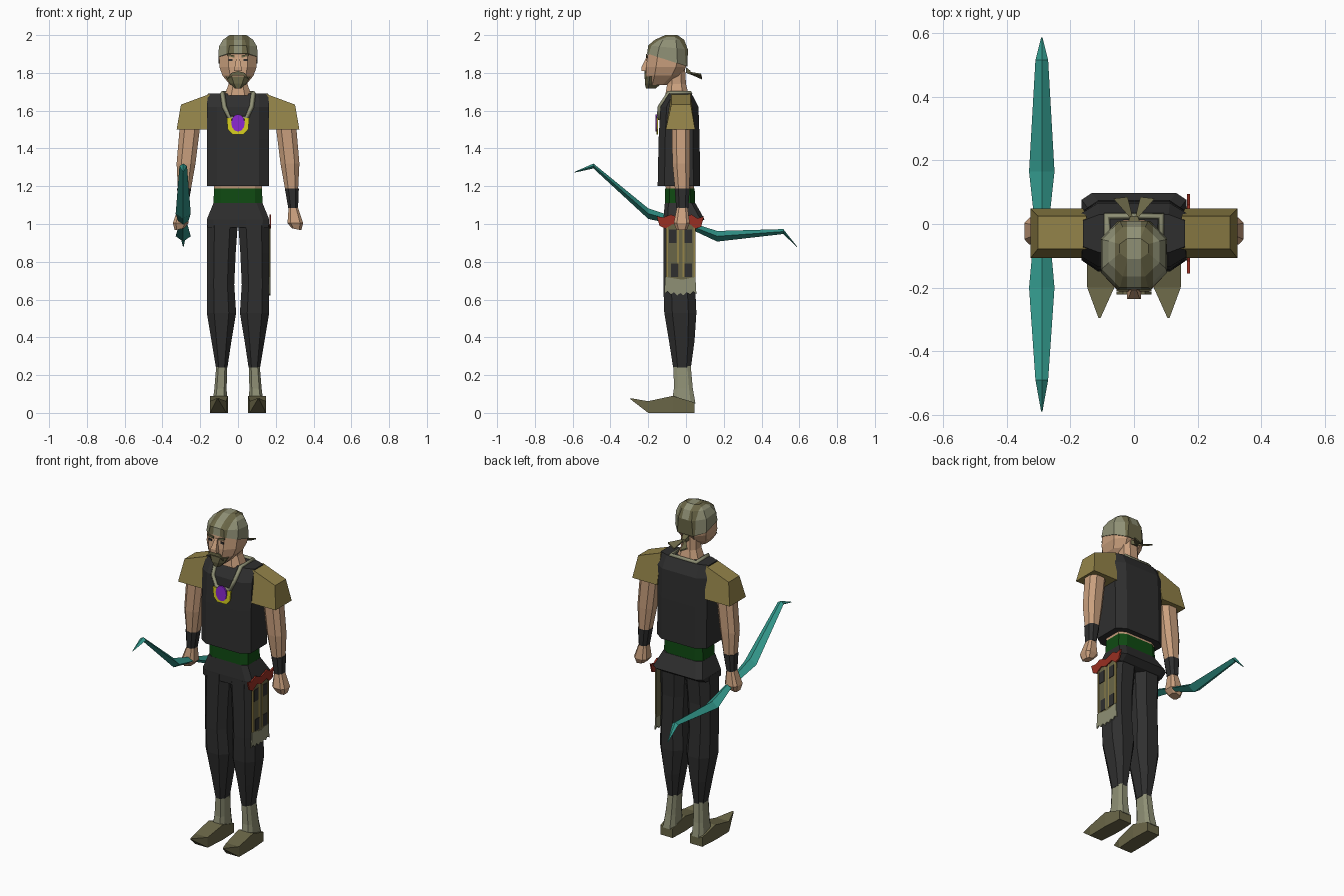
import bpy, bmesh
from math import sin, cos, pi
from mathutils import Vector

cube = bpy.data.objects.get("Cube")
if cube:
    bpy.data.objects.remove(cube, do_unlink=True)


def material(name, code):
    rgb = [int(code[i:i + 2], 16) / 255 for i in (0, 2, 4)]
    col = [c / 12.92 if c < 0.04 else ((c + 0.055) / 1.055) ** 2.4 for c in rgb] + [1]
    m = bpy.data.materials.new(name)
    m.use_nodes = True
    m.diffuse_color = col
    bsdf = next(n for n in m.node_tree.nodes if n.type == 'BSDF_PRINCIPLED')
    bsdf.inputs["Base Color"].default_value = col
    bsdf.inputs["Roughness"].default_value = 0.9
    return m


black = material("charcoal cloth", "2F2F2F")
skin = material("skin", "CAA07E")
gold = material("mustard sleeve", "938349")
teal = material("teal bow", "32968A")
green = material("green belt", "0F4A12")
red = material("red sash", "982F22")
olive = material("dark olive", "6A6647")
sage = material("light olive", "8F9075")
purple = material("purple gem", "8C28D2")
yellow = material("yellow metal", "D8D020")


def ring(z, x0, x1, y0, y1, c=0.25, sx=0, sy=0):
    """Chamfered rectangle, optionally sloped along x and y."""
    dx, dy = (x1 - x0) * c, (y1 - y0) * c
    if c:
        p = [(x0 + dx, y0), (x1 - dx, y0), (x1, y0 + dy), (x1, y1 - dy),
             (x1 - dx, y1), (x0 + dx, y1), (x0, y1 - dy), (x0, y0 + dy)]
    else:
        p = [(x0, y0), (x1, y0), (x1, y1), (x0, y1)]
    mx, my = (x0 + x1) / 2, (y0 + y1) / 2
    return [(x, y, z + sx * (x - mx) + sy * (y - my)) for x, y in p]


def ring_y(y, x0, x1, z0, z1, c=0):
    return [(a, d, b) for a, b, d in ring(y, x0, x1, z0, z1, c)]


def finish(name, bm, *mats):
    bmesh.ops.recalc_face_normals(bm, faces=bm.faces)
    me = bpy.data.meshes.new(name)
    bm.to_mesh(me)
    bm.free()
    for m in mats:
        me.materials.append(m)
    ob = bpy.data.objects.new(name, me)
    bpy.context.collection.objects.link(ob)
    return ob


def loft_mesh(rings, s=1):
    bm = bmesh.new()
    rows = [[bm.verts.new((x * s, y, z)) for x, y, z in r] for r in rings]
    n = len(rows[0])
    for a, b in zip(rows, rows[1:]):
        for i in range(n):
            j = (i + 1) % n
            bm.faces.new((a[i], a[j], b[j], b[i]))
    bm.faces.new(rows[0][::-1])
    bm.faces.new(rows[-1])
    return bm


def loft(name, mat, rings, s=1):
    return finish(name, loft_mesh(rings, s), mat)


def plate(name, mat, pts, pos, axis='y', t=0.008):
    """Thin flat shape; thickness runs in the + direction of the axis."""
    place = {'x': lambda u, v, d: (d, u, v), 'y': lambda u, v, d: (u, d, v),
             'z': lambda u, v, d: (u, v, d)}[axis]
    return loft(name, mat, [[place(u, v, d) for u, v in pts] for d in (pos, pos + t)])


def rect(u0, u1, v0, v1):
    return [(u0, v0), (u1, v0), (u1, v1), (u0, v1)]


# Torso, waist and hips
loft("vest", black, [ring(1.2, -.165, .165, -.15, .075, .16),
                     ring(1.45, -.165, .165, -.145, .072, .16),
                     ring(1.62, -.165, .165, -.135, .066, .16),
                     ring(1.69, -.16, .16, -.09, .03, .16)])
loft("waist_skin", skin, [ring(1.18, -.125, .125, -.105, .04, .15),
                          ring(1.21, -.13, .13, -.11, .045, .15)])
loft("belt", green, [ring(1.105, -.13, .13, -.112, .048, .15),
                     ring(1.187, -.127, .127, -.11, .046, .15)])
loft("hips", black, [ring(.99, -.162, .162, -.118, .06, .1, sy=.1),
                     ring(1.025, -.165, .165, -.12, .098, .1),
                     ring(1.11, -.13, .13, -.112, .05, .12)])
loft("neck", skin, [ring(1.68, -.072, .072, -.11, .015),
                    ring(1.74, -.05, .05, -.1, .0),
                    ring(1.82, -.05, .05, -.09, -.005)])

# Limbs, mirrored
for side, s in (("left", 1), ("right", -1)):
    loft(side + "_sleeve", gold, [ring(1.5, .16, .325, -.107, .048, 0),
                                  ring(1.66, .15, .302, -.078, .025, 0, sx=-.37)], s)
    loft(side + "_arm", skin, [ring(1.18, .25, .318, -.058, .018),
                               ring(1.32, .225, .325, -.072, .022),
                               ring(1.52, .2, .308, -.075, .022)], s)
    loft(side + "_wristband", black, [ring(1.085, .266, .318, -.052, .012),
                                      ring(1.188, .248, .322, -.06, .02)], s)
    loft(side + "_hand", skin, [ring(.972, .285, .335, -.05, .005, .2, sx=-.2),
                                ring(1.005, .262, .345, -.065, .02, .2),
                                ring(1.09, .268, .316, -.048, .008, .2)], s)
    loft(side + "_trouser_leg", black, [ring(.24, .056, .117, -.068, .026),
                                        ring(.38, .035, .14, -.09, .045),
                                        ring(.53, .01, .165, -.115, .055),
                                        ring(.68, .02, .165, -.12, .048),
                                        ring(.85, .012, .165, -.12, .045),
                                        ring(1.02, .0, .165, -.12, .055)], s)
    loft(side + "_boot_shaft", sage, [ring(.05, .058, .135, -.075, .05, .2),
                                      ring(.13, .06, .125, -.064, .036, .2),
                                      ring(.25, .058, .115, -.066, .025, .2)], s)
    loft(side + "_boot_foot", olive, [ring_y(.045, .058, .14, 0, .055),
                                      ring_y(-.07, .053, .148, 0, .09),
                                      ring_y(-.2, .062, .147, 0, .062),
                                      ring_y(-.295, .105, .112, .073, .078)], s)

# Head
loft("head", skin, [ring(1.735, -.04, .04, -.205, -.1),
                    ring(1.785, -.082, .082, -.212, -.03),
                    ring(1.83, -.098, .098, -.212, .0),
                    ring(1.88, -.1, .1, -.2, .003, sy=-.3),
                    ring(1.94, -.08, .08, -.17, -.02)])
loft("nose", skin, [ring(1.81, -.022, .022, -.236, -.2, 0),
                    ring(1.83, -.018, .018, -.236, -.2, 0),
                    ring(1.885, -.008, .008, -.208, -.19, 0)])
loft("beard", olive, [ring(1.717, -.018, .018, -.212, -.16),
                      ring(1.745, -.045, .045, -.218, -.13),
                      ring(1.78, -.066, .066, -.216, -.12)])
plate("moustache", olive, [(-.055, 1.768), (-.03, 1.785), (.03, 1.785), (.055, 1.768),
                           (.035, 1.8), (0, 1.81), (-.035, 1.8)], -.221)
for side, s in (("left", 1), ("right", -1)):
    plate(side + "_eye", black, rect(s * .03, s * .05, 1.862, 1.874), -.21)
    plate(side + "_eyebrow", olive, [(s * .018, 1.88), (s * .055, 1.89),
                                     (s * .055, 1.9), (s * .018, 1.892)], -.211)

# Striped head scarf, cut along its stripes
bm = loft_mesh([ring(1.868, -.104, .104, -.206, .008, sy=-.32),
                ring(1.935, -.101, .101, -.2, .01, .28, sy=-.1),
                ring(1.975, -.08, .08, -.165, -.01, .28),
                ring(2.0, -.045, .045, -.11, -.045, .28)])
for x in (-.06, -.022, .022, .06):
    bmesh.ops.bisect_plane(bm, geom=bm.verts[:] + bm.edges[:] + bm.faces[:],
                           plane_co=(x, 0, 0), plane_no=(1, 0, 0))
for f in bm.faces:
    c = f.calc_center_median()
    stripe = .022 < abs(c.x) < .06
    f.material_index = int(stripe or (c.y > -.02 and c.z < 1.9 and abs(c.x) < .06))
finish("head_scarf", bm, sage, olive)
loft("scarf_knot", olive, [ring_y(0, -.02, .02, 1.8, 1.83), ring_y(.025, -.012, .012, 1.79, 1.81)])
for side, s in (("left", 1), ("right", -1)):
    loft(side + "_scarf_tail", olive, [[(s * x, y, z + d) for x, y, z in
         ((0, .005, 1.8), (.065, .08, 1.788), (.02, .085, 1.765))] for d in (0, .008)])

# Necklace chain and pendant
half = [(.085, .025, 1.692), (.082, -.09, 1.694), (.072, -.137, 1.62), (.045, -.143, 1.56)]
path = half + [(-x, y, z) for x, y, z in half[::-1]]
cu = bpy.data.curves.new("necklace", 'CURVE')
cu.dimensions = '3D'
cu.bevel_depth = .013
cu.bevel_resolution = 0
sp = cu.splines.new('POLY')
sp.points.add(len(path) - 1)
for p, co in zip(sp.points, path):
    p.co = (*co, 1)
sp.use_cyclic_u = True
cu.materials.append(sage)
bpy.context.collection.objects.link(bpy.data.objects.new("necklace", cu))
plate("pendant_setting", yellow, [(-.06, 1.56), (-.054, 1.5), (-.03, 1.475), (.03, 1.475),
      (.054, 1.5), (.06, 1.56), (.036, 1.56), (.03, 1.51), (-.03, 1.51), (-.036, 1.56)], -.156)
plate("pendant_gem", purple, [(.036 * cos(i * pi / 6), 1.535 + .046 * sin(i * pi / 6))
                              for i in range(12)], -.162, t=.009)

# Quiver painted on the left thigh
plate("quiver_body", olive, rect(-.105, .05, .7, 1.0), .163, 'x', .007)
jag = [(-.115 + i * .017, .62 + .015 * (i % 2) + .002 * abs(i - 5)) for i in range(11)]
plate("quiver_base", sage, jag + [(.05, .72), (-.02, .705), (-.11, .72)], .164, 'x', .007)
for i, y in enumerate((-.105, -.048, -.018, .04)):
    plate("quiver_strap_%d" % i, gold, rect(y, y + .01, .72, 1.0), .165, 'x', .007)
for i, (y, z) in enumerate(((-.09, .9), (-.008, .9), (-.08, .72), (-.008, .72))):
    plate("quiver_gap_%d" % i, black, rect(y, y + .04, z, z + .07), .166, 'x', .007)
plate("sash", red, [(-.155, 1.04), (-.14, .99), (-.11, .975), (-.07, 1.0), (-.03, .985),
                    (.02, 1.0), (.05, .975), (.08, .985), (.095, 1.04), (.06, 1.03),
                    (.03, 1.05), (-.03, 1.03), (-.08, 1.05), (-.12, 1.035)], .167, 'x', .009)

# Bow held in the right hand
stations = [(-.59, 1.274, .002, .002), (-.49, 1.307, .02, .013), (-.2, 1.055, .04, .028),
            (0, 1.0, .022, .016), (.165, .935, .04, .028), (.515, .96, .02, .013),
            (.587, .88, .002, .002)]
loft("bow", teal, [[(-.29 - w, y, z), (-.29, y, z - h), (-.29 + w, y, z), (-.29, y, z + h)]
                   for y, z, w, h in stations])
